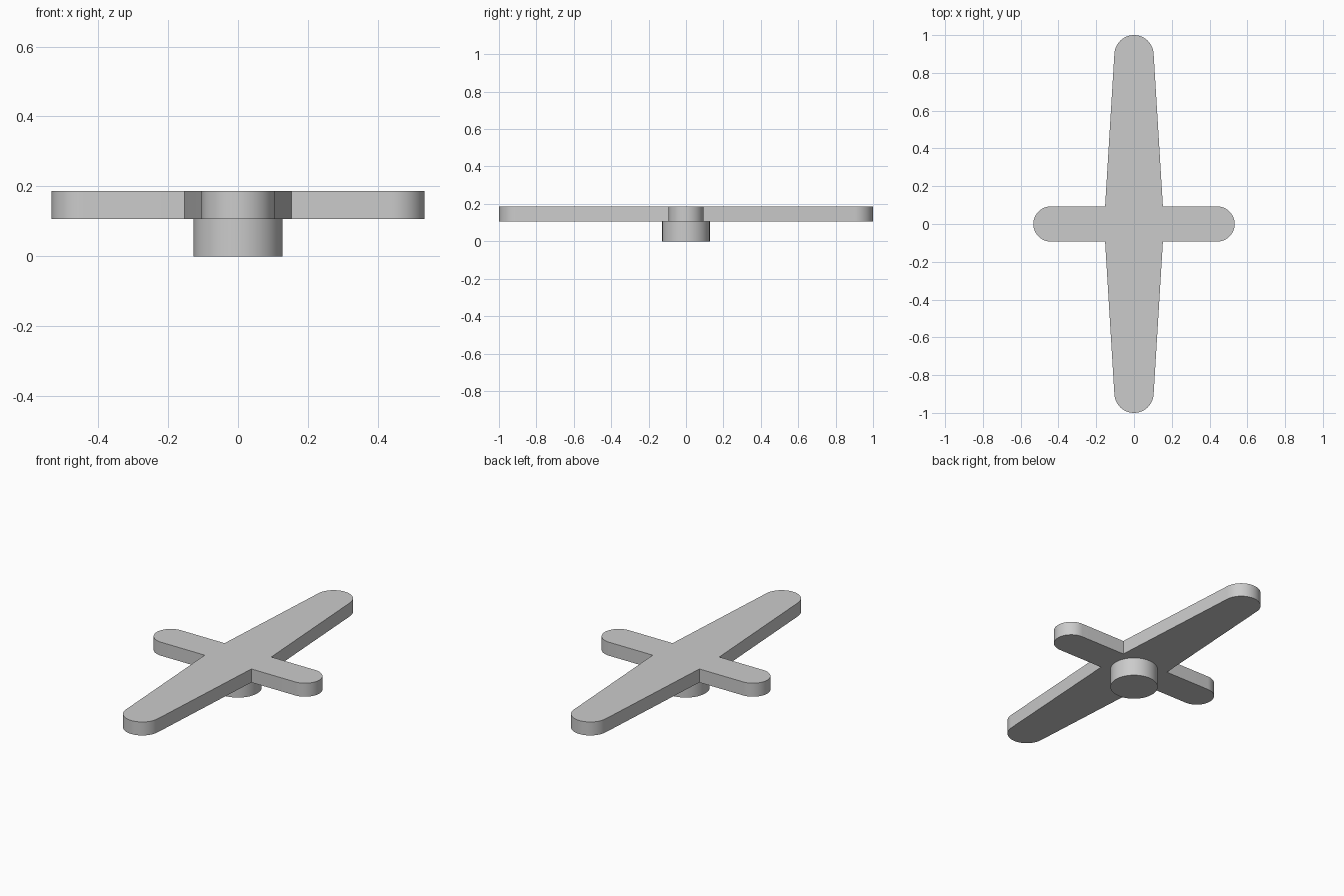
import bpy, bmesh
from math import sin, cos, pi, radians

if "Cube" in bpy.data.objects:
    bpy.data.objects.remove(bpy.data.objects["Cube"])

PLATE_BOTTOM, PLATE_TOP = 0.107, 0.187
SEGS = 16  # segments per quarter of a rounded tip


def arc(cx, cy, r, a0, a1):
    steps = [a0 + (a1 - a0) * i / SEGS for i in range(SEGS + 1)]
    return [(cx + r * cos(a), cy + r * sin(a)) for a in steps]


def smooth(obj):
    bpy.ops.object.select_all(action='DESELECT')
    obj.select_set(True)
    bpy.context.view_layer.objects.active = obj
    bpy.ops.object.shade_smooth_by_angle(angle=radians(30))


# Cross plate: one quarter of the outline, mirrored into a full loop
short_r, long_r, taper = 0.093, 0.104, 0.06
quarter = arc(0.533 - short_r, 0, short_r, 0, pi / 2)
quarter.append((0.153, short_r))
quarter += arc(0, 1 - long_r, long_r, taper, pi / 2)
half = quarter + [(-x, y) for x, y in reversed(quarter[:-1])]
outline = half + [(x, -y) for x, y in reversed(half[1:-1])]

bm = bmesh.new()
face = bm.faces.new([bm.verts.new((x, y, PLATE_BOTTOM)) for x, y in outline])
extruded = bmesh.ops.extrude_face_region(bm, geom=[face], use_keep_orig=True)
top_verts = [g for g in extruded['geom'] if isinstance(g, bmesh.types.BMVert)]
bmesh.ops.translate(bm, verts=top_verts, vec=(0, 0, PLATE_TOP - PLATE_BOTTOM))
bmesh.ops.recalc_face_normals(bm, faces=bm.faces)
mesh = bpy.data.meshes.new("cross_plate")
bm.to_mesh(mesh)
bm.free()
plate = bpy.data.objects.new("cross_plate", mesh)
bpy.context.collection.objects.link(plate)
smooth(plate)

# Round hub under the plate, sunk slightly into it
hub_height = PLATE_BOTTOM + 0.02
bpy.ops.mesh.primitive_cylinder_add(vertices=64, radius=0.127, depth=hub_height,
                                    location=(0, 0, hub_height / 2))
hub = bpy.context.object
hub.name = "hub"
smooth(hub)
